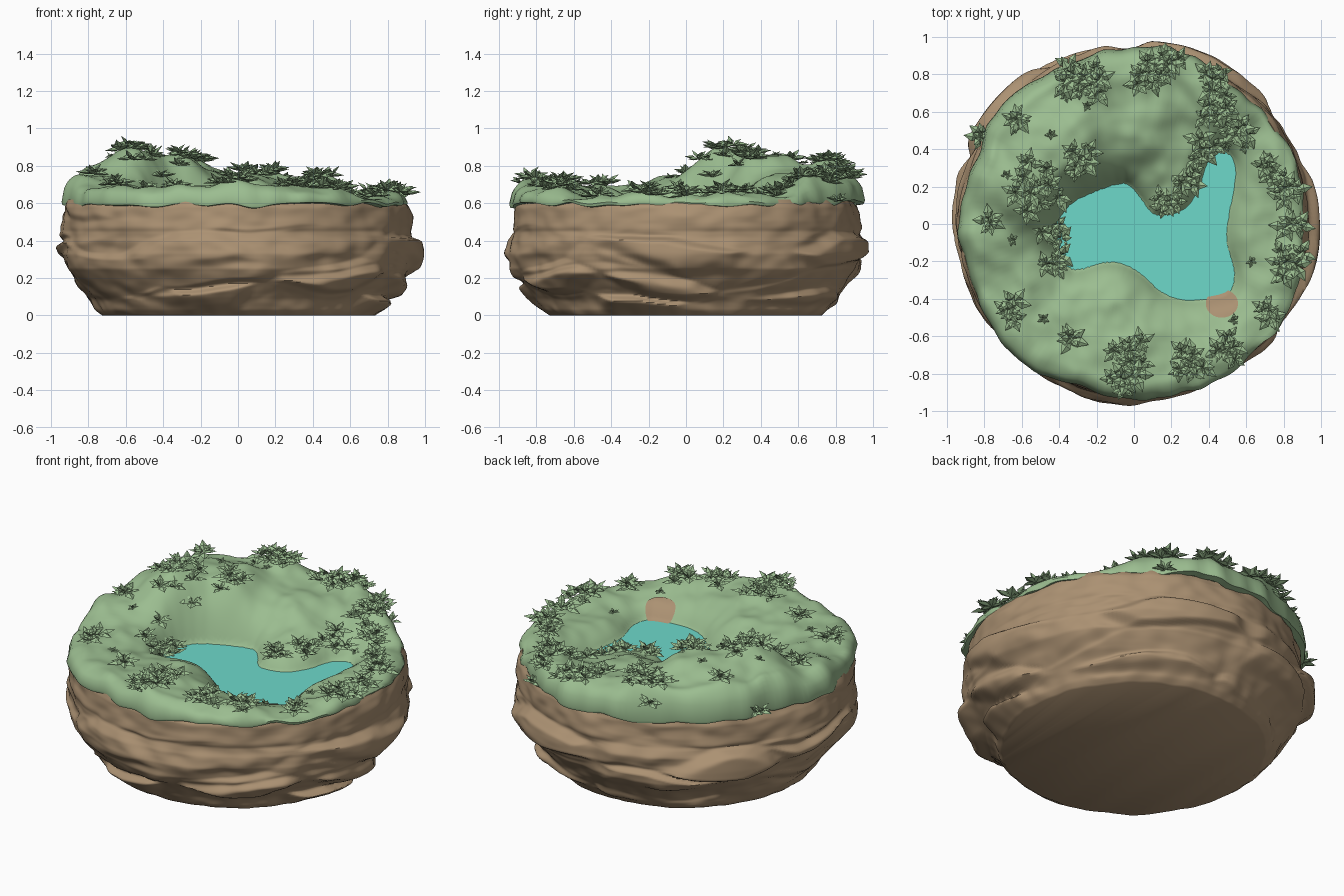
import bpy, bmesh, math, random
from mathutils import Vector, Matrix, noise

random.seed(4)
cube = bpy.data.objects.get("Cube")
if cube:
    bpy.data.objects.remove(cube)

WATER_Z = 0.53
TAU = math.tau


def material(name, colour):
    m = bpy.data.materials.new(name)
    m.use_nodes = True
    m.diffuse_color = (*colour, 1)
    m.node_tree.nodes["Principled BSDF"].inputs["Base Color"].default_value = (*colour, 1)
    return m


GRASS = material("sage_green", (0.33, 0.51, 0.28))
ROCK = material("earth_brown", (0.41, 0.285, 0.17))
WATER = material("turquoise_water", (0.155, 0.69, 0.59))


def finish(bm, name, mat, angle=None):
    bmesh.ops.recalc_face_normals(bm, faces=bm.faces)
    mesh = bpy.data.meshes.new(name)
    bm.to_mesh(mesh)
    bm.free()
    mesh.materials.append(mat)
    obj = bpy.data.objects.new(name, mesh)
    bpy.context.collection.objects.link(obj)
    if angle:
        bpy.ops.object.select_all(action='DESELECT')
        bpy.context.view_layer.objects.active = obj
        obj.select_set(True)
        bpy.ops.object.shade_smooth_by_angle(angle=math.radians(angle))


def loft(rings, cap_last=False):
    """Skin a list of equally long closed rings of points."""
    bm = bmesh.new()
    loops = [[bm.verts.new(p) for p in ring] for ring in rings]
    for a, b in zip(loops, loops[1:]):
        for i in range(len(a)):
            j = (i + 1) % len(a)
            bm.faces.new((a[i], a[j], b[j], b[i]))
    bm.faces.new(loops[0])
    if cap_last:
        bm.faces.new(loops[-1])
    return bm


def smoothstep(t):
    t = max(0.0, min(1.0, t))
    return t * t * (3 - 2 * t)


# Pond outline, clockwise, smoothed into a closed spline
POND = [(-.43, -.04), (-.35, .1), (-.2, .18), (-.05, .22), (.03, .15), (.1, .06), (.18, .05),
        (.28, .09), (.35, .2), (.39, .33), (.48, .39), (.54, .33), (.54, .2), (.51, .05),
        (.5, -.1), (.54, -.24), (.52, -.36), (.42, -.4), (.28, -.41), (.15, -.37),
        (.05, -.28), (-.05, -.22), (-.16, -.21), (-.32, -.25), (-.4, -.17)]


def spline(points, steps=3):
    out, n = [], len(points)
    for i in range(n):
        a, b, c, d = (Vector(points[(i + k) % n]) for k in (-1, 0, 1, 2))
        for s in range(steps):
            t = s / steps
            out.append(b + (c - a) * (t / 2) + (a * 2 - b * 5 + c * 4 - d) * (t * t / 2)
                       + (b * 3 - a - c * 3 + d) * (t ** 3 / 2))
    return out


SHORE = spline(POND)
EDGES = [(a.x, a.y, b.x - a.x, b.y - a.y) for a, b in zip(SHORE, SHORE[1:] + SHORE[:1])]


def shore_distance(x, y):
    """Distance to the shore, negative inside the pond."""
    best, inside = 9.0, False
    for ax, ay, dx, dy in EDGES:
        px, py = x - ax, y - ay
        t = max(0.0, min(1.0, (px * dx + py * dy) / (dx * dx + dy * dy)))
        best = min(best, (px - t * dx) ** 2 + (py - t * dy) ** 2)
        if (ay > y) != (ay + dy > y) and px < dx * py / dy:
            inside = not inside
    return -math.sqrt(best) if inside else math.sqrt(best)


# Hill heights (x, y, z) blended over the island
HILLS = [(-.9, 0, .74), (-.8, .45, .8), (-.53, .22, .87), (-.35, .42, .86), (-.3, .75, .79),
         (.05, .85, .74), (0, .5, .76), (.4, .7, .72), (.7, .4, .65), (.85, 0, .63),
         (.8, -.4, .64), (.5, -.7, .66), (0, -.75, .69), (-.4, -.5, .68), (-.7, -.4, .69),
         (.18, .2, .66), (.35, .42, .69)]

# Shrub clusters (x, y, radius), each on its own small mound
CLUSTERS = [(-.52, .2, .15), (-.3, .34, .08), (-.22, .76, .09), (-.34, .8, .07), (.07, .8, .09),
            (.2, .87, .06), (.42, .77, .07), (.46, .61, .1), (.36, .4, .08), (.18, .11, .06),
            (.3, .24, .06), (.56, .5, .06), (.82, .2, .07), (.72, .3, .05), (.82, -.2, .09),
            (.84, 0, .05), (.72, -.46, .05), (.5, -.68, .08), (.3, -.75, .09), (-.02, -.68, .1),
            (-.04, -.84, .08), (-.35, -.6, .03), (-.66, -.47, .06), (-.77, 0, .03),
            (-.42, -.2, .06), (-.44, -.04, .07), (-.82, .46, .03), (-.62, .56, .03)]


def rim_radius(a):
    c, s = math.cos(a), math.sin(a)
    return (0.93 + 0.012 * math.cos(2 * a + 2.6) + 0.04 * noise.noise((2.5 * c, 2.5 * s, 5))
            + 0.022 * noise.noise((8 * c, 8 * s, 2)))


def ground(x, y):
    total = weight = 0.0
    for hx, hy, hz in HILLS:
        w = ((x - hx) ** 2 + (y - hy) ** 2 + 0.004) ** -1.6
        total, weight = total + w * hz, weight + w
    h = total / weight + 0.025 * noise.noise((5 * x, 5 * y, 1)) + 0.016 * noise.noise((11 * x, 11 * y, 3))
    for cx, cy, r in CLUSTERS:
        h += 0.42 * r * math.exp(-((x - cx) ** 2 + (y - cy) ** 2) / (r * r))
    d = shore_distance(x, y)
    h = WATER_Z + (h - WATER_Z) * (1 - math.exp(-d / 0.09)) if d > 0 else WATER_Z + 0.4 * max(d, -0.08)
    # Round the turf over at the rim
    a = math.atan2(y, x)
    k = max(0.0, min(1.0, (1 - math.hypot(x, y) / rim_radius(a)) / 0.1))
    low = 0.605 + 0.2 * max(0, min(h, .8) - 0.69) + 0.03 * noise.noise((5 * math.cos(a), 5 * math.sin(a), 9))
    return low + (h - low) * math.sqrt(1 - (1 - k) ** 2)


# Grass: height field plus a skirt tucked under its rim
SEG, RINGS = 180, 66
angles = [TAU * i / SEG for i in range(SEG)]
rings = []
for j in range(1, RINGS + 1):
    t = j / RINGS
    rings.append([(x, y, ground(x, y)) for x, y in
                  ((t * rim_radius(a) * math.cos(a), t * rim_radius(a) * math.sin(a)) for a in angles)])
rim = rings[-1]
for scale, drop in ((0.995, 0.015), (0.95, 0.02)):
    rings.append([(x * scale, y * scale, z - drop) for x, y, z in rim])
finish(loft(rings), "grass_top", GRASS, 50)

# Water sheet reaching slightly under the banks
bm = bmesh.new()
sheet = []
for i, p in enumerate(SHORE):
    t = (SHORE[(i + 1) % len(SHORE)] - SHORE[i - 1]).normalized()
    sheet.append(bm.verts.new((p.x - t.y * 0.015, p.y + t.x * 0.015, WATER_Z)))
bm.faces.new(sheet)
bmesh.ops.triangulate(bm, faces=bm.faces)
finish(bm, "pond_water", WATER)

# Bare earth patch draped on the bank
patch = []
for j in range(1, 9):
    spots = [(0.47 + 0.0108 * j * math.cos(a), -0.425 + 0.0095 * j * math.sin(a)) for a in angles[::5]]
    patch.append([(x, y, ground(x, y) + 0.006) for x, y in spots])
finish(loft(patch), "earth_patch", ROCK, 50)

# Rock base: turned profile swollen into long, soft slabs
PROFILE = [(0, .725), (.03, .765), (.1, .835), (.18, .9), (.25, .955), (.33, .975), (.4, .965),
           (.45, .935), (.52, .925), (.58, .92), (.64, .895)]


def profile_radius(z):
    for (z0, r0), (z1, r1) in zip(PROFILE, PROFILE[1:]):
        if z <= z1:
            return r0 + (r1 - r0) * (z - z0) / (z1 - z0)
    return PROFILE[-1][1]


def rock_point(a, z):
    c, s = math.cos(a), math.sin(a)
    tilt = z + 0.03 * math.sin(2 * a + 1) + 0.04 * noise.noise((2 * c, 2 * s, z * 3))
    dist, cells = noise.voronoi((1.5 * c, 1.5 * s, 6.5 * tilt))
    pillow = smoothstep(2.6 * (dist[1] - dist[0]))
    slab = pillow * (0.055 + 0.06 * (noise.cell(cells[0] * 3) - 0.5)) - 0.03
    strength = smoothstep(z / 0.1) * (1 - 0.8 * smoothstep((z - 0.4) / 0.08))
    r = profile_radius(z) + strength * slab
    r += 0.022 * noise.noise((3 * c, 3 * s, 5 * z)) + 0.01 * noise.noise((9 * c, 9 * s, 16 * z))
    if r > 0.96:
        r = 0.96 + 0.042 * math.tanh((r - 0.96) / 0.042)
    return (r * c, r * s, z)


rock_angles = [TAU * i / 260 for i in range(260)]
rock = [[rock_point(a, 0.62 * j / 80) for a in rock_angles] for j in range(81)]
rock.append([(0.8 * x, 0.8 * y, 0.44) for x, y, z in rock[-1]])
finish(loft(rock, True), "rock_base", ROCK, 60)


# Leafy tufts: rosettes of broad, pointed, thick leaves
def add_leaf(bm, origin, heading, lift, length):
    turn = Matrix.Rotation(heading, 3, 'Z') @ Matrix.Rotation(-lift, 3, 'Y')
    w, t = length * 0.27, length * 0.1
    mid = length * 0.5
    points = [(0, 0, 0), (mid, w, 0), (mid, 0, t * 1.5), (mid, -w, 0), (mid, 0, -t), (length, 0, -t)]
    v = [bm.verts.new(origin + turn @ Vector(p)) for p in points]
    for i in range(4):
        a, b = v[1 + i], v[1 + (i + 1) % 4]
        bm.faces.new((v[0], a, b))
        bm.faces.new((v[5], b, a))


def add_rosette(bm, x, y, size):
    origin = Vector((x, y, ground(x, y) + 0.008))
    spin = random.uniform(0, TAU)
    for count, lift, scale in ((5, 0.2, 1.0), (3, 0.75, 0.85)):
        for i in range(count):
            add_leaf(bm, origin, spin + TAU * i / count + random.uniform(-.35, .35),
                     lift + random.uniform(-.2, .25), size * scale * random.uniform(.8, 1.15))


bm = bmesh.new()
for cx, cy, radius in CLUSTERS:
    count = max(1, round(radius * 65))
    for i in range(count):
        r = radius * math.sqrt(i / count)
        a = i * 2.4 + cx * 9
        add_rosette(bm, cx + r * math.cos(a), cy + r * math.sin(a), random.uniform(.065, .095))
# Stray small sprouts over the turf
for i in range(14):
    a, r = random.uniform(0, TAU), random.uniform(.62, .85)
    add_rosette(bm, r * math.cos(a), r * math.sin(a), 0.035)
finish(bm, "leafy_tufts", GRASS, 35)
